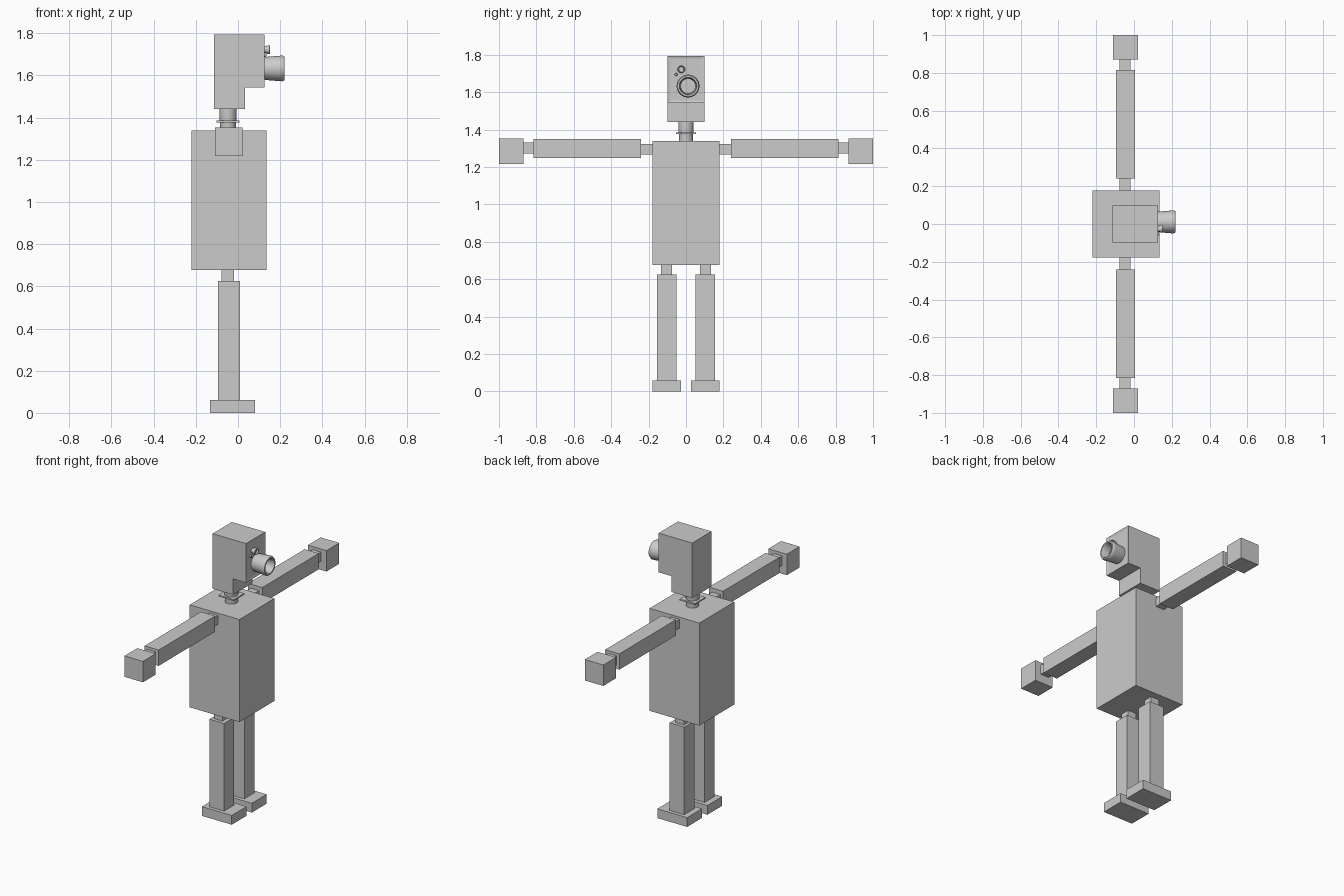
import bpy, bmesh, math

if "Cube" in bpy.data.objects:
    bpy.data.objects.remove(bpy.data.objects["Cube"])


def mesh_object(name, bm):
    bmesh.ops.recalc_face_normals(bm, faces=bm.faces)
    me = bpy.data.meshes.new(name)
    bm.to_mesh(me)
    bm.free()
    ob = bpy.data.objects.new(name, me)
    bpy.context.collection.objects.link(ob)
    return ob


def box(name, x, y, z):
    bm = bmesh.new()
    bmesh.ops.create_cube(bm, size=1)
    for v in bm.verts:
        for i, (lo, hi) in enumerate((x, y, z)):
            v.co[i] = lo if v.co[i] < 0 else hi
    return mesh_object(name, bm)


def lathe(name, profile, origin, axis, sides=32):
    """Revolve (distance along axis, radius) points; axis is 'X' or 'Z'."""
    bm = bmesh.new()
    rings = []
    for d, r in profile:
        ring = []
        for i in range(sides):
            a = 2 * math.pi * i / sides
            c, s = r * math.cos(a), r * math.sin(a)
            p = (d, c, s) if axis == 'X' else (c, s, d)
            ring.append(bm.verts.new([o + q for o, q in zip(origin, p)]))
        rings.append(ring)
    for a, b in zip(rings, rings[1:]):
        for i in range(sides):
            j = (i + 1) % sides
            bm.faces.new((a[i], a[j], b[j], b[i]))
    bm.faces.new(rings[0])
    bm.faces.new(rings[-1])
    ob = mesh_object(name, bm)
    bpy.ops.object.select_all(action='DESELECT')
    ob.select_set(True)
    bpy.context.view_layer.objects.active = ob
    bpy.ops.object.shade_smooth_by_angle(angle=math.radians(35))
    return ob


# Torso
box("torso", (-0.22, 0.135), (-0.178, 0.178), (0.677, 1.338))

# Head: notched side profile with a slightly recessed face panel
bm = bmesh.new()
outline = [(-0.113, 1.44), (0.034, 1.44), (0.034, 1.542),
           (0.126, 1.542), (0.126, 1.795), (-0.113, 1.795)]
side = bm.faces.new([bm.verts.new((x, -0.098, z)) for x, z in outline])
ext = bmesh.ops.extrude_face_region(bm, geom=[side], use_keep_orig=True)
for v in ext["geom"]:
    if isinstance(v, bmesh.types.BMVert):
        v.co.y = 0.098
bm.normal_update()
face = [f for f in bm.faces if all(v.co.x > 0.12 for v in f.verts)]
bmesh.ops.inset_region(bm, faces=face, thickness=0.02)
for v in face[0].verts:
    v.co.x -= 0.004
mesh_object("head", bm)

# Neck with a thin square collar
lathe("neck", [(1.32, 0.038), (1.375, 0.038), (1.385, 0.04), (1.45, 0.04)],
      (-0.047, 0, 0), 'Z')
box("neck_collar", (-0.102, 0.008), (-0.053, 0.053), (1.376, 1.385))

# Main lens barrel, hollow at the front
lathe("main_lens", [(-0.01, 0.052), (0.01, 0.055), (0.07, 0.06), (0.085, 0.061),
                    (0.094, 0.056), (0.094, 0.047), (0.085, 0.043), (0.04, 0.04)],
      (0.126, 0.011, 1.633), 'X', 40)

# Small viewfinder lens and indicator
lathe("small_lens", [(-0.01, 0.015), (0.008, 0.015), (0.008, 0.02), (0.024, 0.02),
                     (0.026, 0.018), (0.026, 0.015), (0.016, 0.013)],
      (0.126, -0.025, 1.722), 'X')
lathe("indicator", [(-0.01, 0.008), (0.006, 0.008), (0.008, 0.006)],
      (0.126, -0.053, 1.695), 'X', 16)

# Limbs, mirrored across y
limb_parts = {
    "shoulder": ((-0.077, -0.018), (0.17, 0.25), (1.266, 1.324)),
    "arm": ((-0.096, 0.005), (0.24, 0.816), (1.248, 1.35)),
    "wrist": ((-0.077, -0.018), (0.806, 0.88), (1.272, 1.332)),
    "hand": ((-0.11, 0.022), (0.87, 1.0), (1.217, 1.352)),
    "hip": ((-0.078, -0.018), (0.075, 0.134), (0.615, 0.687)),
    "leg": ((-0.096, 0.009), (0.052, 0.155), (0.05, 0.625)),
    "foot": ((-0.133, 0.08), (0.027, 0.178), (0.0, 0.06)),
}
for part, (x, y, z) in limb_parts.items():
    box("left_" + part, x, y, z)
    box("right_" + part, x, (-y[1], -y[0]), z)
